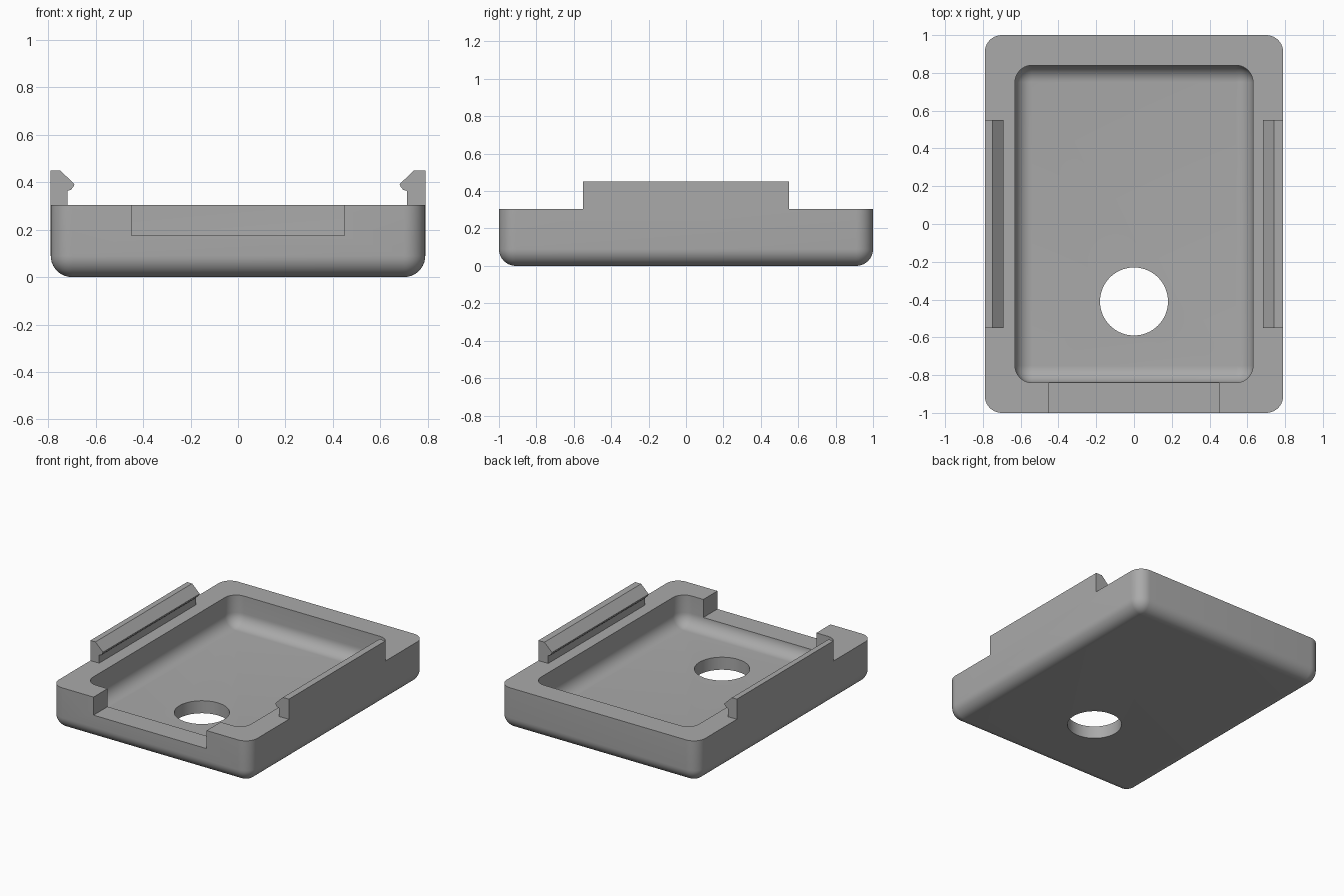
import bpy, bmesh, math

if "Cube" in bpy.data.objects:
    bpy.data.objects.remove(bpy.data.objects["Cube"])

grey = bpy.data.materials.new("plain grey")
grey.diffuse_color = (0.40, 0.40, 0.40, 1)
grey.use_nodes = True
grey.node_tree.nodes["Principled BSDF"].inputs["Base Color"].default_value = grey.diffuse_color

TOP = 0.305      # rim height
R = 0.09         # corner and floor fillet radius
FLOOR = 0.09     # floor thickness
SEG = 10         # steps per quarter round


def finish(name, bm):
    bmesh.ops.remove_doubles(bm, verts=bm.verts, dist=1e-5)
    bmesh.ops.recalc_face_normals(bm, faces=bm.faces)
    me = bpy.data.meshes.new(name)
    bm.to_mesh(me)
    bm.free()
    me.materials.append(grey)
    ob = bpy.data.objects.new(name, me)
    bpy.context.collection.objects.link(ob)
    return ob


def rounded_block(name, hx, hy, z0, z1):
    """Block with round upright corners and a ball-rounded bottom edge."""
    bm = bmesh.new()
    levels = [(R * math.sin(a), z0 + R * (1 - math.cos(a)))
              for a in (i * math.pi / 2 / SEG for i in range(SEG + 1))]
    levels.append((R, z1))
    rings = []
    for r, z in levels:
        ring = []
        for q, (sx, sy) in enumerate([(1, 1), (-1, 1), (-1, -1), (1, -1)]):
            for i in range(SEG + 1):
                a = (q + i / SEG) * math.pi / 2
                ring.append(bm.verts.new((sx * (hx - R) + r * math.cos(a),
                                          sy * (hy - R) + r * math.sin(a), z)))
        rings.append(ring)
    n = len(rings[0])
    for lo, hi in zip(rings, rings[1:]):
        for i in range(n):
            j = (i + 1) % n
            bm.faces.new((lo[i], lo[j], hi[j], hi[i]))
    bm.faces.new(rings[-1])
    # the lowest ring has collapsed corners, so cap its four corner points
    bm.faces.new([rings[0][k * (SEG + 1)] for k in range(4)])
    return finish(name, bm)


def prism(name, points, y0, y1):
    """Extrude an x-z outline along y."""
    bm = bmesh.new()
    f = bm.faces.new([bm.verts.new((x, y0, z)) for x, z in points])
    ext = bmesh.ops.extrude_face_region(bm, geom=[f])
    moved = [v for v in ext["geom"] if isinstance(v, bmesh.types.BMVert)]
    bmesh.ops.translate(bm, verts=moved, vec=(0, y1 - y0, 0))
    return finish(name, bm)


def combine(target, tool, operation):
    mod = target.modifiers.new(tool.name, 'BOOLEAN')
    mod.object, mod.operation, mod.solver = tool, operation, 'EXACT'
    bpy.context.view_layer.objects.active = target
    bpy.ops.object.modifier_apply(modifier=mod.name)
    bpy.data.objects.remove(tool)


# tray body with hollow
tray = rounded_block("tray", 0.79, 1.0, 0, TOP)
combine(tray, rounded_block("hollow_cutter", 0.63, 0.84, FLOOR, 0.6), 'DIFFERENCE')

# notch in the front wall
combine(tray, prism("notch_cutter", [(-0.45, 0.175), (0.45, 0.175), (0.45, 0.6), (-0.45, 0.6)],
                    -1.2, -0.7), 'DIFFERENCE')

# round hole through the floor
bm = bmesh.new()
bmesh.ops.create_cone(bm, cap_ends=True, segments=64, radius1=0.18, radius2=0.18, depth=0.5)
bmesh.ops.translate(bm, verts=bm.verts, vec=(0, -0.41, 0.05))
combine(tray, finish("hole_cutter", bm), 'DIFFERENCE')

# hooked clips along both sides; the right one reaches in slightly further
clip = [(0.79, TOP), (0.79, 0.45), (0.75, 0.45), (0.69, 0.392), (0.695, 0.38),
        (0.705, 0.368), (0.72, 0.364), (0.72, TOP)]
for name, side, shift in (("left_clip", -1, 0), ("right_clip", 1, 0.008)):
    outline = [(side * (x - (shift if x < 0.78 else 0)), z) for x, z in clip]
    combine(tray, prism(name, outline, -0.55, 0.55), 'UNION')

bpy.ops.object.select_all(action='DESELECT')
tray.select_set(True)
bpy.context.view_layer.objects.active = tray
bpy.ops.object.shade_smooth_by_angle(angle=math.radians(30))
